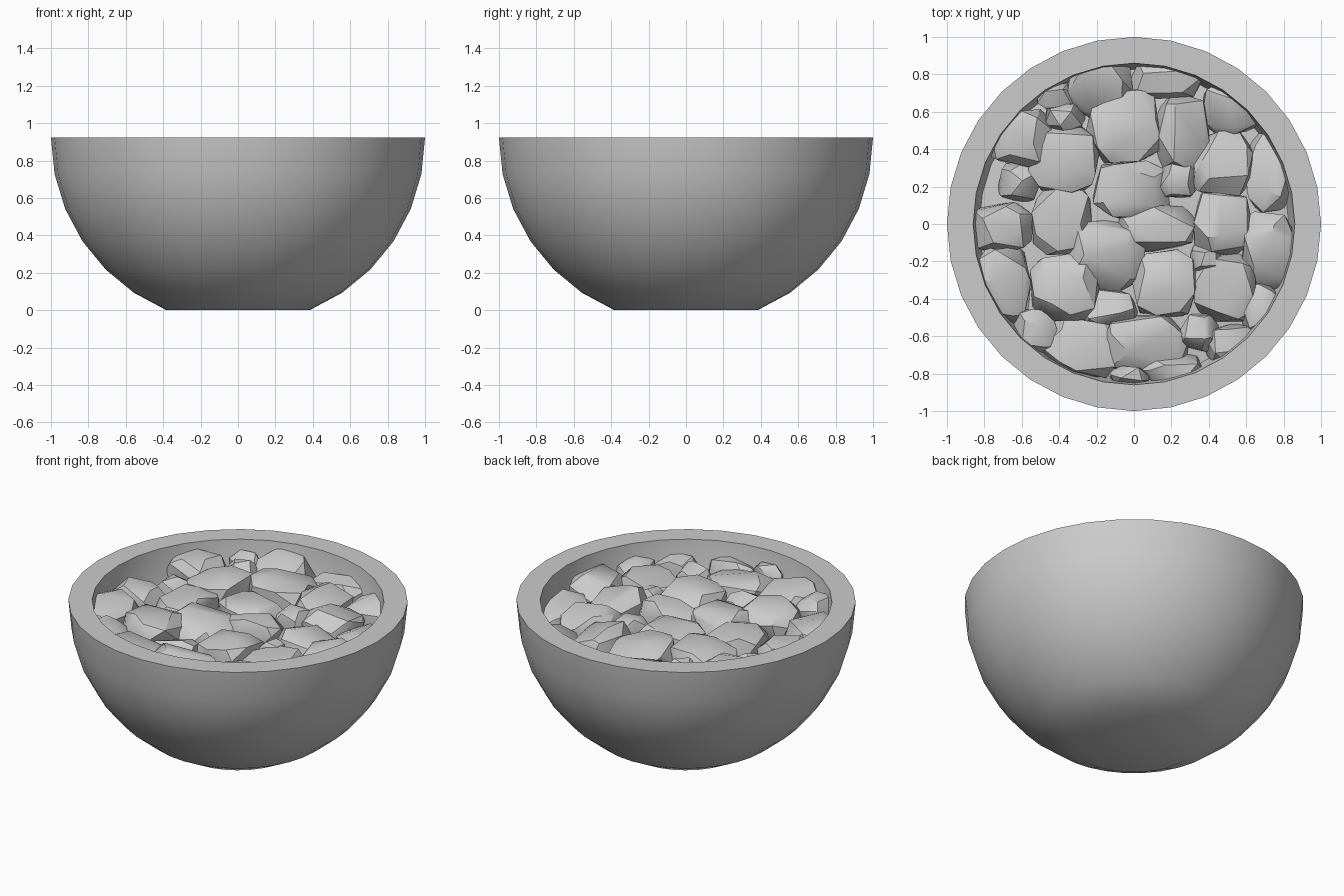
import bpy, bmesh, math, random
from mathutils import Vector, Matrix

if "Cube" in bpy.data.objects:
    bpy.data.objects.remove(bpy.data.objects["Cube"])

random.seed(7)
RIM_Z = 0.924
SEGMENTS = 32

grey = bpy.data.materials.new("stone grey")
grey.diffuse_color = (0.6, 0.6, 0.6, 1)
grey.use_nodes = True
grey.node_tree.nodes["Principled BSDF"].inputs["Base Color"].default_value = grey.diffuse_color


def add_object(name, bm, angle):
    bmesh.ops.recalc_face_normals(bm, faces=bm.faces)
    mesh = bpy.data.meshes.new(name)
    bm.to_mesh(mesh)
    bm.free()
    mesh.materials.append(grey)
    ob = bpy.data.objects.new(name, mesh)
    bpy.context.collection.objects.link(ob)
    bpy.ops.object.select_all(action='DESELECT')
    ob.select_set(True)
    bpy.context.view_layer.objects.active = ob
    bpy.ops.object.shade_smooth_by_angle(angle=math.radians(angle))
    return ob


def lathe(name, profile):
    # Revolve (radius, height) points, capping the first and last rings
    bm = bmesh.new()
    rings = []
    for r, z in profile:
        rings.append([bm.verts.new((r * math.sin(math.tau * i / SEGMENTS),
                                    r * math.cos(math.tau * i / SEGMENTS), z))
                      for i in range(SEGMENTS)])
    for a, b in zip(rings, rings[1:]):
        for i in range(SEGMENTS):
            j = (i + 1) % SEGMENTS
            bm.faces.new((a[i], a[j], b[j], b[i]))
    bm.faces.new(rings[0])
    bm.faces.new(rings[-1])
    return add_object(name, bm, 30)


# Bowl: truncated half sphere outside, flat rim, smaller half sphere inside
angles = [math.radians(22.5 + 11.25 * i) for i in range(7)]
outer = [(math.sin(a), RIM_Z - math.cos(a)) for a in angles]
outer = [(r, max(0, z)) for r, z in outer]
inner = [(0.86 * math.sin(a), RIM_Z - 0.86 * math.cos(a)) for a in reversed(angles)]
lathe("bowl", outer + inner)

# Bed that closes the gaps under the rocks
lathe("gravel_bed", [(0.80, 0.64), (0.84, 0.70), (0.60, 0.73), (0.20, 0.74)])

# Rocks: x, y, half width, half depth
ROCKS = [
    (-.19, .75, .17, .17), (.17, .77, .20, .10), (-.42, .69, .10, .07),
    (-.60, .46, .17, .15), (-.37, .35, .19, .18), (-.37, .57, .10, .08),
    (-.05, .52, .19, .20), (.26, .49, .14, .20), (.47, .32, .16, .17),
    (.53, .62, .16, .14), (.72, .28, .12, .22), (-.61, .22, .11, .10),
    (-.71, -.02, .16, .13), (-.38, .02, .16, .18), (-.02, .18, .20, .15),
    (.24, .24, .10, .10), (.47, .01, .15, .17), (.12, -.02, .20, .12),
    (-.15, -.17, .20, .18), (-.37, -.34, .18, .17), (-.70, -.33, .14, .20),
    (.17, -.32, .17, .17), (.49, -.35, .17, .18), (.72, -.14, .14, .20),
    (-.13, -.46, .15, .10), (-.53, -.58, .12, .12), (-.29, -.67, .20, .16),
    (.06, -.64, .22, .15), (.35, -.58, .10, .10), (.52, -.64, .14, .10),
    (.68, -.45, .10, .13), (.20, -.77, .16, .08), (-.02, -.82, .10, .05),
    (.38, -.19, .08, .08),
]


def boxy(v, power=0.7):
    # Push a unit direction towards a rounded box
    return Vector([math.copysign(abs(c) ** power, c) for c in v])


def rock(index, x, y, rx, ry):
    bm = bmesh.new()
    count = 22
    spin = random.uniform(0, math.tau)
    for i in range(count):
        # Evenly spread directions, then jittered
        z = 1 - 2 * (i + 0.5) / count
        a = spin + i * 2.39996
        r = math.sqrt(1 - z * z)
        d = Vector((r * math.cos(a), r * math.sin(a), z))
        d += Vector([random.uniform(-0.25, 0.25) for _ in range(3)])
        p = boxy(d.normalized())
        bm.verts.new((p.x * rx * 1.1, p.y * ry * 1.1, p.z * 0.13))
    hull = bmesh.ops.convex_hull(bm, input=bm.verts)
    loose = set(hull["geom_interior"]) | set(hull["geom_unused"])
    bmesh.ops.delete(bm, geom=[g for g in loose if isinstance(g, bmesh.types.BMVert)],
                     context='VERTS')
    tilt = (Matrix.Rotation(random.uniform(-0.22, 0.22), 4, 'X')
            @ Matrix.Rotation(random.uniform(-0.22, 0.22), 4, 'Y'))
    bmesh.ops.transform(bm, matrix=tilt, verts=bm.verts)
    # Seat each rock so its highest point sits just under the rim
    top = random.uniform(0.85, 0.9) - 0.03 * (min(rx, ry) < 0.11)
    lift = top - max(v.co.z for v in bm.verts)
    bmesh.ops.translate(bm, vec=(x, y, lift), verts=bm.verts)
    # Keep edge rocks inside the wall thickness
    for v in bm.verts:
        reach = math.hypot(v.co.x, v.co.y)
        if reach > 0.89:
            v.co.x *= 0.89 / reach
            v.co.y *= 0.89 / reach
    add_object(f"rock_{index:02d}", bm, 32)


for n, data in enumerate(ROCKS, 1):
    rock(n, *data)
